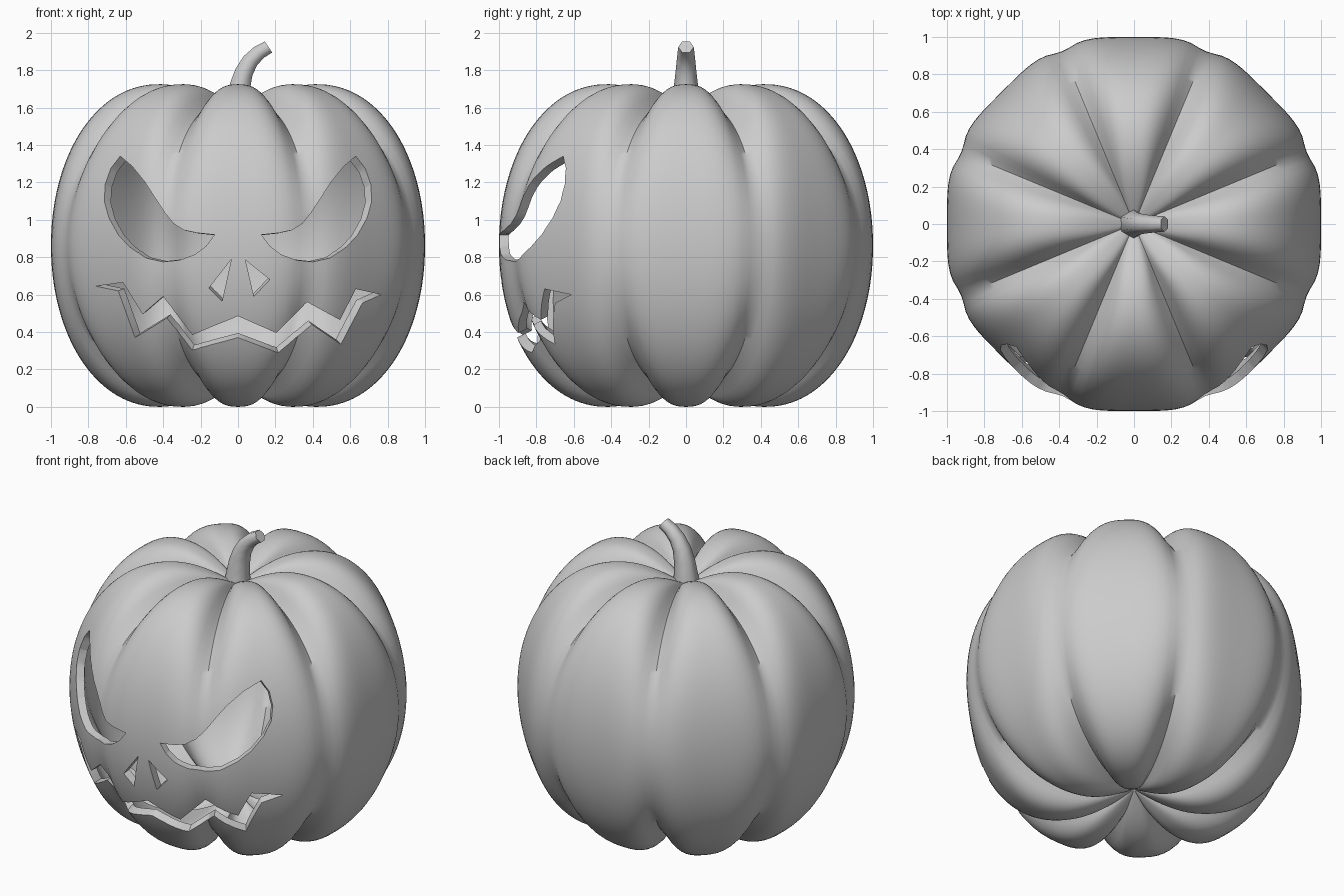
import bpy, bmesh, math
from mathutils import Vector
from mathutils.bvhtree import BVHTree
from mathutils.geometry import tessellate_polygon

if "Cube" in bpy.data.objects:
    bpy.data.objects.remove(bpy.data.objects["Cube"])

CENTRE = Vector((0, 0, 0.8625))
LOBES, PER, RINGS = 8, 18, 84
HALF = math.pi / LOBES


def meridian(u, c, rmax, h, pole):
    """Half profile (distance, height); u runs -1..1 from bottom to top dimple."""
    s, k = abs(u), 0.78
    if s < k:
        a = s / k * math.pi / 2
        d, z = c + (rmax - c) * math.cos(a) ** 0.95, h * math.sin(a) ** 0.98
    else:
        v = (s - k) / (1 - k)
        d, z = c * (1 - v), pole + (h - pole) * math.cos(v * math.pi / 2)
    return d, math.copysign(z, u)


def body_point(u, i, scale):
    lobe, j = divmod(i, PER)
    f = 2 * j / PER - 1
    t = 1.06 - math.sqrt((1 - abs(f)) ** 2 + 0.06 ** 2)
    w = t ** (4.6 - 2.1 * abs(u))
    d1, z1 = meridian(u, 0.42, 1.0, 0.8625, 0.70)
    d2, z2 = meridian(u, 0.20, 0.924, 0.765, 0.70)
    d, z = d1 + (d2 - d1) * w, z1 + (z2 - z1) * w
    a = f * HALF
    mid = lobe * 2 * HALF
    r = d / math.cos(a)
    return CENTRE + scale * Vector((r * math.cos(mid + a), r * math.sin(mid + a), z))


def add_shell(bm, scale, flip):
    n = LOBES * PER
    rings = [[bm.verts.new(body_point(-1 + 2 * k / RINGS, i, scale)) for i in range(n)]
             for k in range(1, RINGS)]
    ends = [bm.verts.new(CENTRE + Vector((0, 0, s * 0.70 * scale))) for s in (-1, 1)]
    faces = []
    for i in range(n):
        j = (i + 1) % n
        faces.append((ends[0], rings[0][j], rings[0][i]))
        faces.append((ends[1], rings[-1][i], rings[-1][j]))
        for lo, hi in zip(rings, rings[1:]):
            faces.append((lo[i], lo[j], hi[j], hi[i]))
    for f in faces:
        bm.faces.new(f[::-1] if flip else f)


def make_object(name, bm):
    me = bpy.data.meshes.new(name)
    bm.to_mesh(me)
    bm.free()
    ob = bpy.data.objects.new(name, me)
    bpy.context.collection.objects.link(ob)
    return ob


def smooth(ob, deg):
    bpy.ops.object.select_all(action='DESELECT')
    ob.select_set(True)
    bpy.context.view_layer.objects.active = ob
    bpy.ops.object.shade_smooth_by_angle(angle=math.radians(deg))


# Hollow lobed body
bm = bmesh.new()
add_shell(bm, 1.0, False)
surface = BVHTree.FromBMesh(bm)
add_shell(bm, 0.95, True)
body = make_object("pumpkin_body", bm)

# Face outlines in front view (x, z)
eye = [(-.63, 1.34), (-.565, 1.285), (-.50, 1.205), (-.445, 1.12), (-.39, 1.035), (-.345, .98),
       (-.29, .945), (-.22, .93), (-.125, .92), (-.17, .86), (-.23, .815), (-.31, .785),
       (-.40, .775), (-.49, .795), (-.58, .855), (-.64, .92), (-.69, 1.01), (-.715, 1.10),
       (-.71, 1.19), (-.68, 1.275)]
nose_left = [(-.035, .79), (-.155, .635), (-.085, .565)]
nose_right = [(.04, .785), (.17, .68), (.085, .59)]
mouth = [(-.76, .645), (-.615, .665), (-.51, .495), (-.40, .59), (-.245, .385), (0, .485),
         (.205, .395), (.37, .56), (.545, .465), (.63, .63), (.765, .60), (.665, .555),
         (.55, .335), (.395, .44), (.215, .29), (0, .37), (-.245, .305), (-.38, .475),
         (-.55, .37), (-.64, .62)]


def add_cutter(bm, outline, step=0.05):
    """Cutter whose walls run from the body's surface towards its centre."""
    pts = []
    for a, b in zip(outline, outline[1:] + outline[:1]):
        a, b = Vector(a), Vector(b)
        n = max(1, round((b - a).length / step))
        pts += [a.lerp(b, i / n) for i in range(n)]
    hits = [surface.ray_cast(Vector((p.x, -3, p.y)), Vector((0, 1, 0)))[0] for p in pts]
    near, far = [[bm.verts.new(CENTRE + (h - CENTRE) * s) for h in hits] for s in (1.6, 0.8)]
    for tri in tessellate_polygon([[Vector((p.x, p.y, 0)) for p in pts]]):
        bm.faces.new([near[i] for i in tri])
        bm.faces.new([far[i] for i in reversed(tri)])
    for i in range(len(pts)):
        j = (i + 1) % len(pts)
        bm.faces.new((near[i], near[j], far[j], far[i]))


# Carve eyes, nose and mouth
bm = bmesh.new()
for shape in (eye, [(-x, z) for x, z in eye], nose_left, nose_right, mouth):
    add_cutter(bm, shape)
bmesh.ops.recalc_face_normals(bm, faces=bm.faces)
cutter = make_object("face_cutter", bm)
cutter.hide_render = True
mod = body.modifiers.new("carve", 'BOOLEAN')
mod.operation, mod.solver, mod.object = 'DIFFERENCE', 'EXACT', cutter
bpy.context.view_layer.objects.active = body
bpy.ops.object.modifier_apply(modifier=mod.name)
bpy.data.objects.remove(cutter)
smooth(body, 50)

# Bent six-sided stem: (x, z, radius, lean in degrees)
path = [(-.005, 1.54, .085, 0), (.0, 1.63, .073, 3), (.012, 1.72, .064, 12), (.032, 1.79, .056, 22),
        (.066, 1.85, .050, 35), (.112, 1.895, .045, 48), (.163, 1.924, .041, 56)]
bm = bmesh.new()
rings = []
for x, z, r, lean in path:
    c, s = math.cos(math.radians(lean)), math.sin(math.radians(lean))
    ring = []
    for i in range(6):
        a = math.pi / 2 + i * math.pi / 3
        p, q = r * math.cos(a), r * math.sin(a)
        ring.append(bm.verts.new((x + p * c, q, z - p * s)))
    rings.append(ring)
for lo, hi in zip(rings, rings[1:]):
    for i in range(6):
        j = (i + 1) % 6
        bm.faces.new((lo[i], lo[j], hi[j], hi[i]))
bm.faces.new(rings[-1])
bm.faces.new(rings[0][::-1])
stem = make_object("stem", bm)
smooth(stem, 65)
